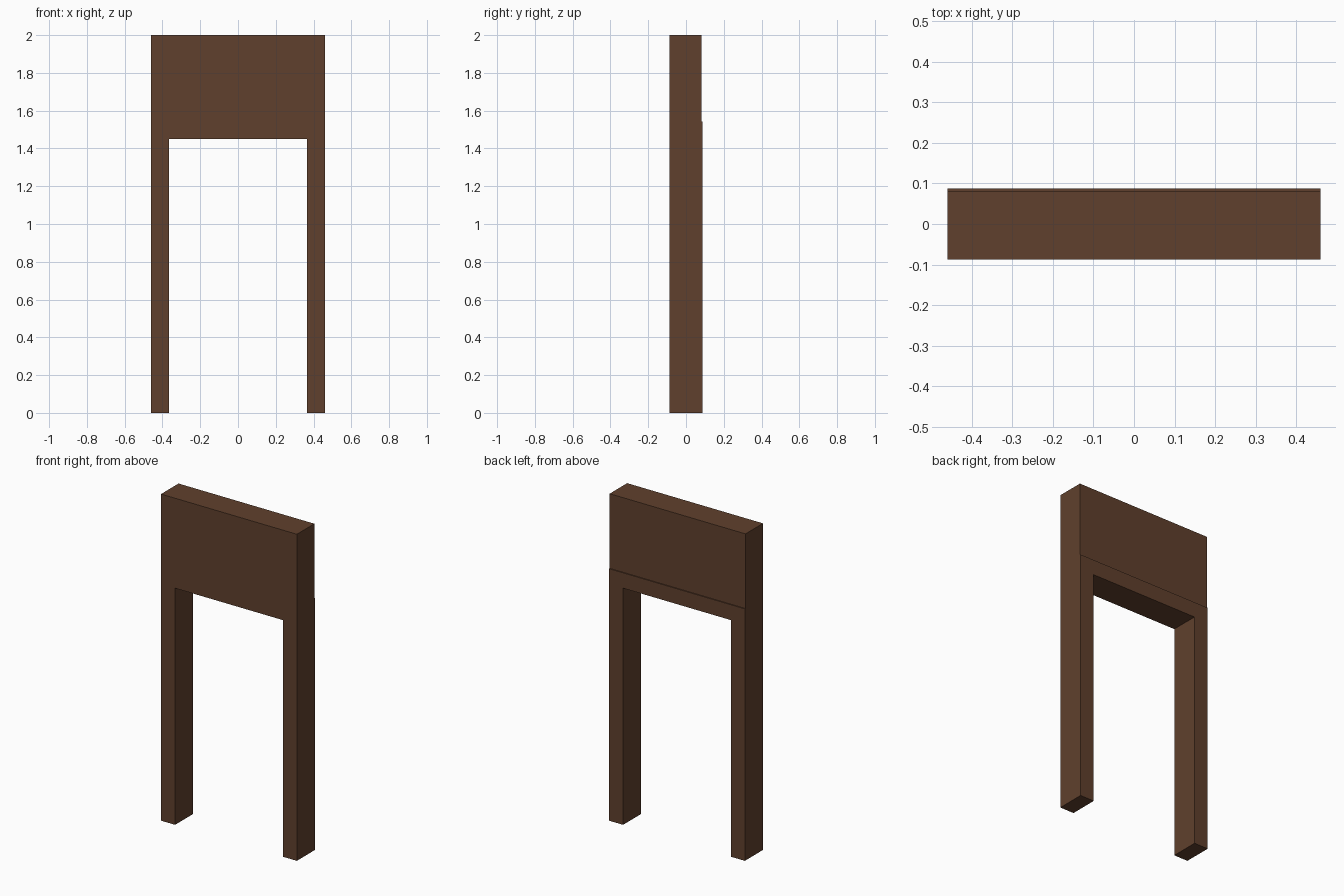
import bpy, bmesh

if "Cube" in bpy.data.objects:
    bpy.data.objects.remove(bpy.data.objects["Cube"])

wood = bpy.data.materials.new("dark brown wood")
wood.diffuse_color = (0.117, 0.051, 0.026, 1)
wood.use_nodes = True
wood.node_tree.nodes["Principled BSDF"].inputs["Base Color"].default_value = wood.diffuse_color


def extrude_profile(name, outline, y_front, y_back):
    """Extrude an x-z outline from y_front to y_back."""
    bm = bmesh.new()
    face = bm.faces.new([bm.verts.new((x, y_front, z)) for x, z in outline])
    ret = bmesh.ops.extrude_face_region(bm, geom=[face])
    verts = [v for v in ret["geom"] if isinstance(v, bmesh.types.BMVert)]
    bmesh.ops.translate(bm, verts=verts, vec=(0, y_back - y_front, 0))
    bmesh.ops.recalc_face_normals(bm, faces=bm.faces)
    mesh = bpy.data.meshes.new(name)
    bm.to_mesh(mesh)
    bm.free()
    mesh.materials.append(wood)
    obj = bpy.data.objects.new(name, mesh)
    bpy.context.collection.objects.link(obj)
    return obj


W, INNER = 0.46, 0.365        # half widths of frame and opening
OPEN_TOP, RAIL_TOP, TOP = 1.449, 1.543, 2.0
FRONT, BACK = -0.0875, 0.0875

# Door frame: two posts and a rail as one arch profile
right = [(INNER, OPEN_TOP), (INNER, 0), (W, 0), (W, RAIL_TOP)]
arch = right + [(-x, z) for x, z in reversed(right)]
extrude_profile("door_frame", arch, FRONT, BACK)

# Header panel above the rail, set back slightly at the rear
panel = [(-W, RAIL_TOP), (W, RAIL_TOP), (W, TOP), (-W, TOP)]
extrude_profile("header_panel", panel, FRONT, 0.0815)
